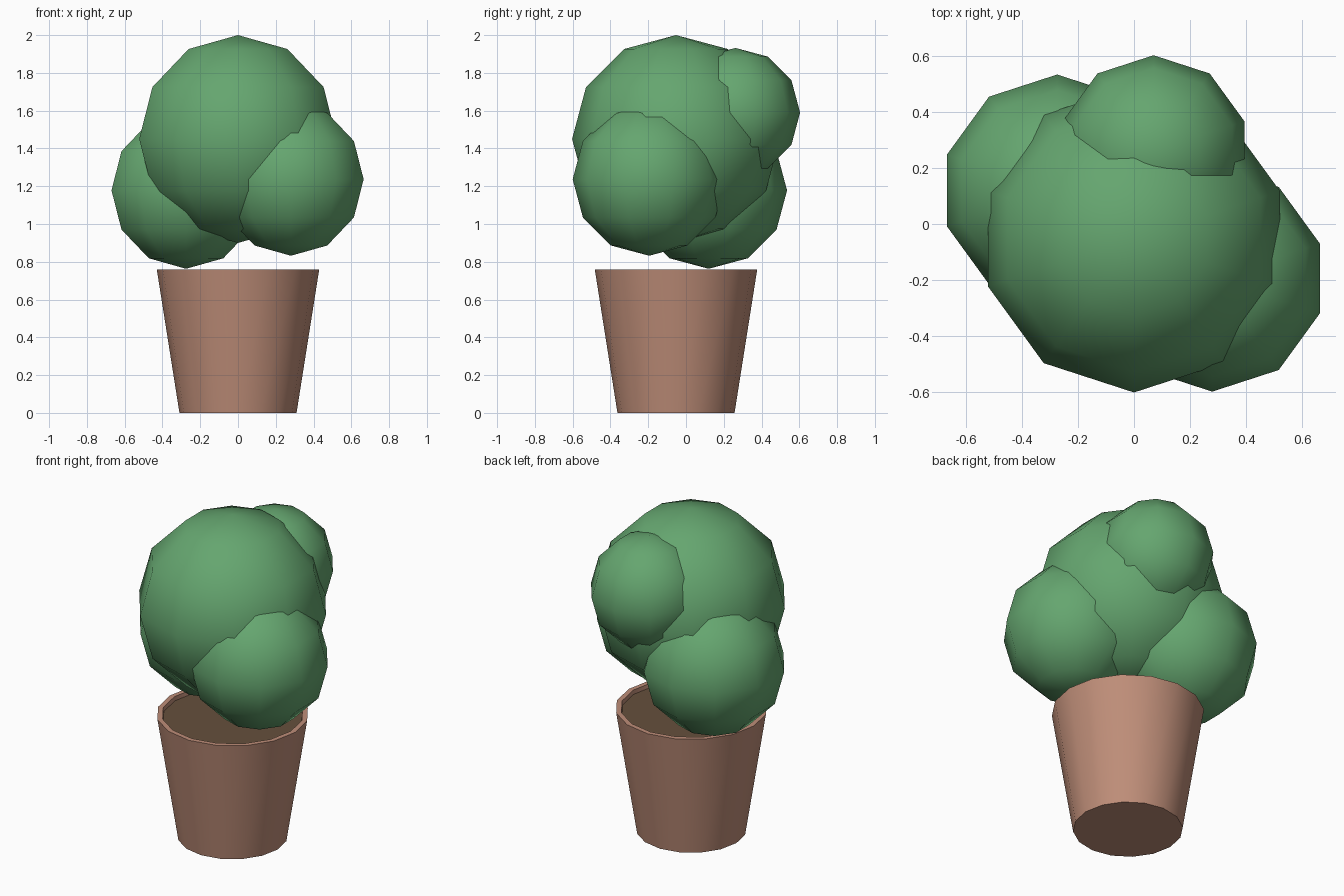
import bpy, bmesh, math

if "Cube" in bpy.data.objects:
    bpy.data.objects.remove(bpy.data.objects["Cube"])


def material(name, rgb):
    m = bpy.data.materials.new(name)
    m.diffuse_color = (*rgb, 1)
    m.use_nodes = True
    m.node_tree.nodes["Principled BSDF"].inputs["Base Color"].default_value = m.diffuse_color
    return m


def finish(name, bm, mat, smooth_angle):
    bmesh.ops.recalc_face_normals(bm, faces=bm.faces)
    mesh = bpy.data.meshes.new(name)
    bm.to_mesh(mesh)
    bm.free()
    mesh.materials.append(mat)
    obj = bpy.data.objects.new(name, mesh)
    bpy.context.collection.objects.link(obj)
    bpy.ops.object.select_all(action='DESELECT')
    obj.select_set(True)
    bpy.context.view_layer.objects.active = obj
    bpy.ops.object.shade_smooth_by_angle(angle=math.radians(smooth_angle))
    return obj


def lathe(name, profile, y, mat, sides=16):
    # Rings from (radius, height) pairs, capped at both ends
    bm = bmesh.new()
    rings = []
    for r, z in profile:
        rings.append([bm.verts.new((r * math.cos(a), y + r * math.sin(a), z))
                      for a in (2 * math.pi * i / sides for i in range(sides))])
    for low, high in zip(rings, rings[1:]):
        for i in range(sides):
            j = (i + 1) % sides
            bm.faces.new((low[i], low[j], high[j], high[i]))
    bm.faces.new(rings[0][::-1])
    bm.faces.new(rings[-1])
    return finish(name, bm, mat, 35)


def leaf_ball(name, centre, radius):
    bm = bmesh.new()
    bmesh.ops.create_uvsphere(bm, u_segments=10, v_segments=6, radius=radius)
    bmesh.ops.translate(bm, verts=bm.verts, vec=centre)
    return finish(name, bm, green, 80)


green = material("leaf green", (0.13, 0.38, 0.16))
clay = material("clay", (0.52, 0.27, 0.19))
earth = material("earth", (0.13, 0.08, 0.045))
POT_Y = -0.053

# Tapered pot with a thin rim, and the soil inside
lathe("pot", [(0.31, 0), (0.43, 0.76), (0.40, 0.76), (0.395, 0.72)], POT_Y, clay)
lathe("soil", [(0.39, 0.70), (0.397, 0.735)], POT_Y, earth)

# Bush made of four overlapping balls
leaf_ball("bush_main", (0, POT_Y, 1.45), 0.55)
leaf_ball("bush_front_right", (0.28, -0.195, 1.237), 0.405)
leaf_ball("bush_back_left", (-0.275, 0.12, 1.178), 0.415)
leaf_ball("bush_back_top", (0.07, 0.262, 1.59), 0.342)
